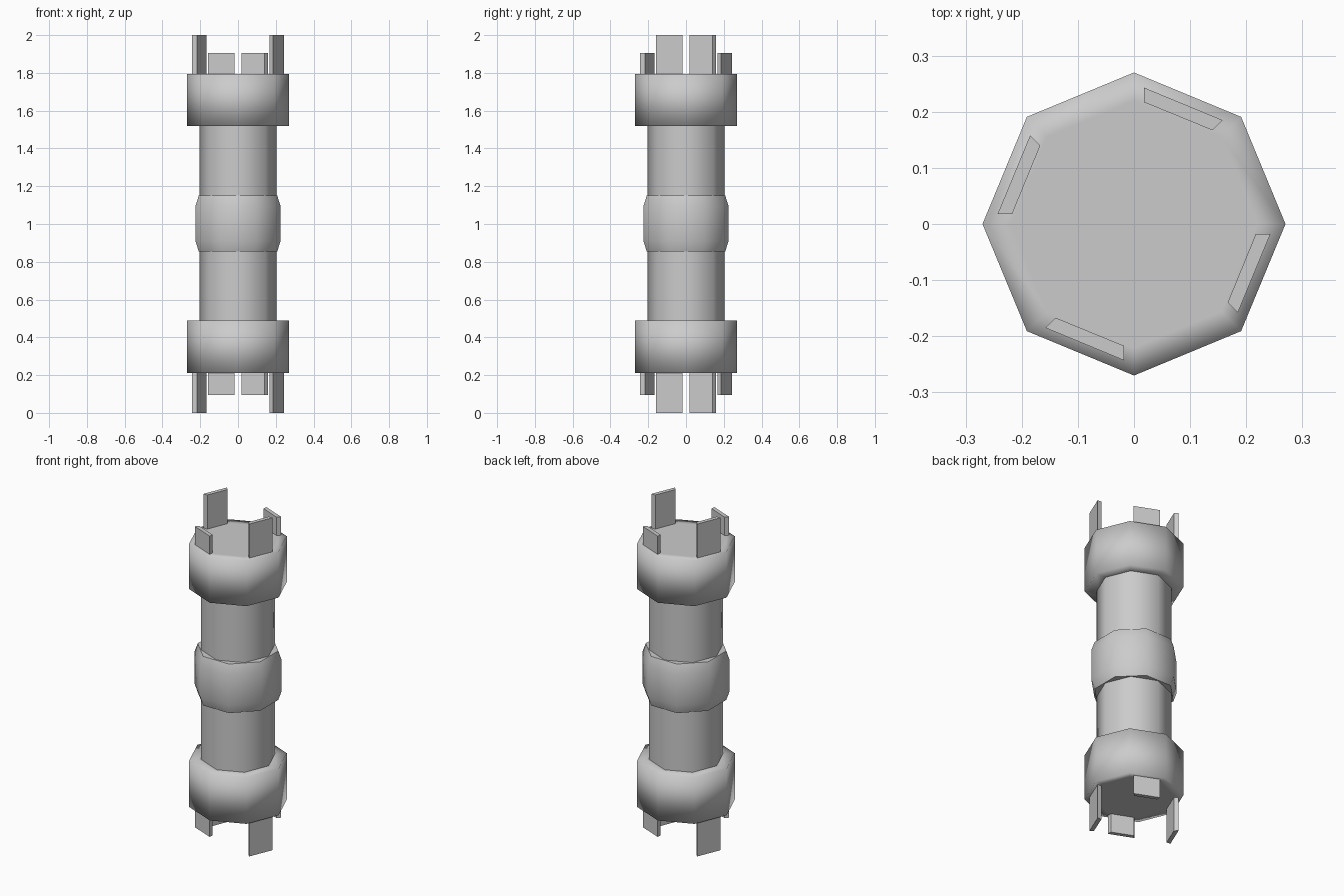
import bpy, bmesh
from math import cos, sin, pi, radians

if "Cube" in bpy.data.objects:
    bpy.data.objects.remove(bpy.data.objects["Cube"])


def make_object(name, bm, angle):
    bmesh.ops.recalc_face_normals(bm, faces=bm.faces)
    mesh = bpy.data.meshes.new(name)
    bm.to_mesh(mesh)
    bm.free()
    ob = bpy.data.objects.new(name, mesh)
    bpy.context.collection.objects.link(ob)
    bpy.ops.object.select_all(action='DESELECT')
    ob.select_set(True)
    bpy.context.view_layer.objects.active = ob
    bpy.ops.object.shade_smooth_by_angle(angle=radians(angle))
    return ob


def octagon_solid(name, profile, turn=0, angle=60):
    """Stack octagon loops given as (radius, z) and cap both ends."""
    bm = bmesh.new()
    loops = []
    for r, z in profile:
        loops.append([bm.verts.new((r * cos(radians(turn) + i * pi / 4),
                                    r * sin(radians(turn) + i * pi / 4), z))
                      for i in range(8)])
    for a, b in zip(loops, loops[1:]):
        for i in range(8):
            j = (i + 1) % 8
            bm.faces.new((a[i], a[j], b[j], b[i]))
    bm.faces.new(loops[0])
    bm.faces.new(loops[-1])
    return make_object(name, bm, angle)


def prong(name, quarter, z0, z1):
    """Slim trapezoid tooth standing along one octagon side."""
    section = [(0.018, 0.243), (0.018, 0.217), (0.14, 0.167), (0.158, 0.185)]
    a = quarter * pi / 2
    bm = bmesh.new()
    base = [bm.verts.new((x * cos(a) - y * sin(a), x * sin(a) + y * cos(a), z0))
            for x, y in section]
    face = bm.faces.new(base)
    ext = bmesh.ops.extrude_face_region(bm, geom=[face], use_keep_orig=True)
    for v in ext["geom"]:
        if isinstance(v, bmesh.types.BMVert):
            v.co.z = z1
    return make_object(name, bm, 60)


# central shaft
octagon_solid("shaft", [(0.204, 0.45), (0.204, 1.55)])

# middle band, turned half a side, with steep chamfers
octagon_solid("middle_band", [(0.2, 0.855), (0.225, 0.855), (0.244, 0.91),
                              (0.244, 1.095), (0.225, 1.15), (0.2, 1.15)], turn=22.5)

# end collars with softly shaded rims
octagon_solid("lower_collar", [(0.22, 0.21), (0.27, 0.21), (0.27, 0.49), (0.19, 0.49)], angle=180)
octagon_solid("upper_collar", [(0.19, 1.52), (0.27, 1.52), (0.27, 1.795), (0.22, 1.795)], angle=180)

# four prongs on each end, alternating short and long
for q in range(4):
    length = 0.205 if q % 2 else 0.11
    prong(f"upper_prong_{q + 1}", q, 1.79, 1.795 + length)
    prong(f"lower_prong_{q + 1}", q, 0.205 - length, 0.215)
